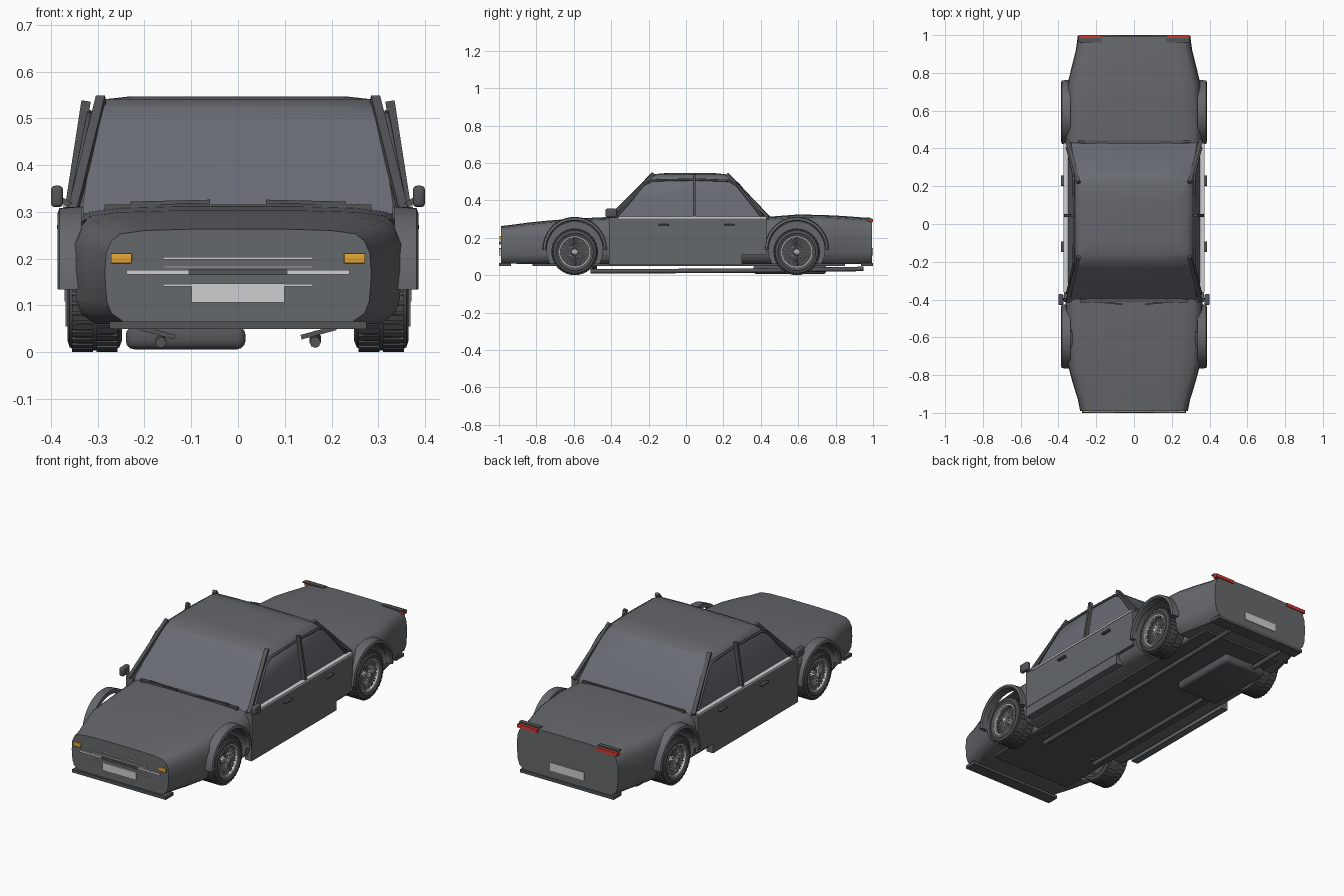
import bpy, bmesh, math
from mathutils import Vector, Matrix

if "Cube" in bpy.data.objects:
    bpy.data.objects.remove(bpy.data.objects["Cube"])


def mat(name, r, g, b):
    m = bpy.data.materials.new(name)
    m.diffuse_color = (r, g, b, 1)
    m.use_nodes = True
    m.node_tree.nodes["Principled BSDF"].inputs["Base Color"].default_value = m.diffuse_color
    return m


PAINT = mat("grey_paint", 0.13, 0.138, 0.148)
GLASS = mat("tinted_glass", 0.14, 0.15, 0.175)
TRIM = mat("dark_trim", 0.085, 0.09, 0.097)
RUBBER = mat("rubber", 0.075, 0.08, 0.085)
CHROME = mat("light_metal", 0.62, 0.61, 0.64)
AMBER = mat("amber_lamp", 0.75, 0.38, 0.04)
RED = mat("red_lamp", 0.65, 0.04, 0.03)


def finish(name, bm, *mats, smooth=None):
    bmesh.ops.recalc_face_normals(bm, faces=bm.faces[:])
    me = bpy.data.meshes.new(name)
    bm.to_mesh(me)
    bm.free()
    for m in mats:
        me.materials.append(m)
    ob = bpy.data.objects.new(name, me)
    bpy.context.collection.objects.link(ob)
    if smooth:
        shade(ob, smooth)
    return ob


def shade(ob, angle):
    bpy.ops.object.select_all(action='DESELECT')
    ob.select_set(True)
    bpy.context.view_layer.objects.active = ob
    bpy.ops.object.shade_smooth_by_angle(angle=math.radians(angle))


def add_box(bm, c, size, rot=Matrix()):
    m = Matrix.Translation(c) @ rot @ Matrix.Diagonal((*size, 1))
    bmesh.ops.create_cube(bm, size=1, matrix=m)


def add_beam(bm, p, q, w, h):
    p, q = Vector(p), Vector(q)
    rot = (q - p).to_track_quat('Y', 'Z').to_matrix().to_4x4()
    add_box(bm, (p + q) / 2, (w, (q - p).length, h), rot)


def box(name, m, lo, hi, bevel=0.0):
    bm = bmesh.new()
    lo, hi = Vector(lo), Vector(hi)
    add_box(bm, (lo + hi) / 2, [abs(v) for v in hi - lo])
    if bevel:
        bmesh.ops.bevel(bm, geom=bm.edges[:], offset=bevel, segments=3, profile=0.5, affect='EDGES')
    return finish(name, bm, m, smooth=40 if bevel else None)


def beam(name, m, p, q, w, h):
    bm = bmesh.new()
    add_beam(bm, p, q, w, h)
    return finish(name, bm, m)


def loft(rings, closed=False):
    """Skin equal-length closed rings; cap both ends unless the loop closes."""
    bm = bmesh.new()
    rows = [[bm.verts.new(p) for p in r] for r in rings]
    n = len(rows[0])
    pairs = list(zip(rows, rows[1:])) + ([(rows[-1], rows[0])] if closed else [])
    for a, b in pairs:
        for i in range(n):
            bm.faces.new((a[i], a[(i + 1) % n], b[(i + 1) % n], b[i]))
    if not closed:
        bm.faces.new(rows[0])
        bm.faces.new(rows[-1])
    return bm


def pipe(name, m, pts, r):
    cu = bpy.data.curves.new(name, 'CURVE')
    cu.dimensions = '3D'
    cu.bevel_depth, cu.bevel_resolution, cu.use_fill_caps = r, 2, True
    sp = cu.splines.new('POLY')
    sp.points.add(len(pts) - 1)
    for pt, p in zip(sp.points, pts):
        pt.co = (*p, 1)
    cu.materials.append(m)
    ob = bpy.data.objects.new(name, cu)
    bpy.context.collection.objects.link(ob)


# Lower body: rounded section lofted along y (y, half width, bottom, top)
STATIONS = [(-0.99, .285, .065, .263), (-0.93, .297, .062, .270), (-0.84, .325, .06, .282),
            (-0.74, .352, .06, .292), (-0.6, .36, .06, .303), (-0.4, .362, .06, .312),
            (0.43, .362, .06, .312), (0.6, .361, .06, .325), (0.74, .352, .06, .322),
            (0.84, .328, .06, .317), (0.92, .308, .06, .311), (0.995, .298, .065, .304)]
SECTION = [(.86, 0), (.95, .09), (.985, .22), (1, .5), (.99, .74), (.95, .87), (.88, .95), (.7, .985), (.35, 1)]
RING = SECTION + [(-x, z) for x, z in reversed(SECTION)]
body = finish("body", loft([[(x * w, y, zb + z * (zt - zb)) for x, z in RING]
                            for y, w, zb, zt in STATIONS]), PAINT)

# Wheel wells cut through the body sides
WHEELS = (-0.595, 0.592)
for wy in WHEELS:
    for s in (1, -1):
        bm = bmesh.new()
        bmesh.ops.create_cone(bm, cap_ends=True, segments=40, radius1=.15, radius2=.15, depth=.27,
                              matrix=Matrix.Translation((s * .365, wy, .135)) @ Matrix.Rotation(math.pi / 2, 4, 'Y'))
        cutter = finish("well_cutter", bm, TRIM)
        cutter.hide_render = True
        bpy.context.view_layer.objects.active = body
        mod = body.modifiers.new("well", 'BOOLEAN')
        mod.operation, mod.solver, mod.object = 'DIFFERENCE', 'EXACT', cutter
        bpy.ops.object.modifier_apply(modifier=mod.name)
        bpy.data.objects.remove(cutter)
shade(body, 35)

# Cabin: rounded plan outlines stacked upwards (z, front y, rear y, half width)
LEVELS = [(.295, -.41, .44, .352), (.40, -.315, .36, .336), (.49, -.235, .285, .318),
          (.525, -.20, .245, .303), (.541, -.165, .205, .283), (.547, -.10, .14, .23)]


def plan(z, f, b, w):
    half = [(w * .5, f), (w * .95, f + .008), (w, f + .03), (w, b - .03), (w * .95, b - .008), (w * .5, b)]
    return [(x, y, z) for x, y in half] + [(-x, y, z) for x, y in reversed(half)]


bm = loft([plan(*lv) for lv in LEVELS])
for f in bm.faces:
    f.material_index = int(f.calc_center_median().z < .51)
finish("cabin", bm, PAINT, GLASS, smooth=35)


def side_x(z):
    return .356 - (z - .31) * .19


WINDOW = [(-.37, .318), (-.29, .41), (-.225, .485), (-.18, .507), (.05, .512),
          (.23, .505), (.275, .48), (.34, .40), (.405, .318)]
for s in (1, -1):
    # Side window frame and pillars
    pipe("window_frame", TRIM, [(s * side_x(z), y, z) for y, z in WINDOW], .006)
    beam("front_pillar", TRIM, (s * .352, -.41, .305), (s * .293, -.175, .543), .02, .016)
    beam("rear_pillar", TRIM, (s * .352, .44, .31), (s * .293, .22, .54), .02, .016)
    beam("middle_pillar", TRIM, (s * .36, .045, .31), (s * .325, .045, .537), .014, .02)
    # Doors, sill, trim and handles
    box("door_panel", PAINT, (s * .33, -.412, .108), (s * .371, .43, .31))
    box("sill", PAINT, (s * .33, -.412, .055), (s * .369, .30, .108))
    box("belt_trim", CHROME, (s * .35, -.36, .304), (s * .374, .43, .314))
    for y in (-.12, .23):
        box("door_handle", TRIM, (s * .365, y - .028, .262), (s * .387, y + .028, .273), .003)
    # Door mirror
    box("mirror", TRIM, (s * .374, -.43, .31), (s * .4, -.37, .356), .009)
    beam("mirror_arm", TRIM, (s * .345, -.40, .305), (s * .385, -.40, .33), .015, .012)
    # Lamps
    box("front_lamp", AMBER, (s * .227, -.998, .19), (s * .272, -.985, .211), .002)
    box("tail_lamp", RED, (s * .175, .975, .284), (s * .293, 1.0, .302))
    box("tail_lamp_cap", TRIM, (s * .17, .962, .302), (s * .293, .985, .309))
    # Wipers
    beam("wiper", TRIM, (s * .06, -.425, .322), (s * .23, -.408, .318), .008, .008)
    # Exhaust pipes and hangers
    pipe("exhaust_pipe", TRIM, [(s * .165, -.51, .021), (s * .165, .3, .024), (s * .165, .95, .034)], .012)
    beam("exhaust_hanger", TRIM, (s * .135, -.49, .032), (s * .21, -.49, .052), .03, .01)


def lathe(name, m, profile, s, wy, segs=40):
    rings = []
    for i in range(segs):
        a = i * math.tau / segs
        rings.append([(s * x, wy + r * math.cos(a), .125 + r * math.sin(a)) for x, r in profile])
    return finish(name, loft(rings, True), m, smooth=35)


for wy in WHEELS:
    for s in (1, -1):
        # Tyre with two rows of tread blocks
        lathe("tyre", RUBBER, [(.255, .085), (.248, .10), (.254, .115), (.268, .121), (.345, .121),
                               (.36, .115), (.365, .10), (.358, .083), (.33, .08), (.28, .08)], s, wy)
        bm = bmesh.new()
        for i in range(36):
            for x, off in ((.28, 0), (.333, .5)):
                rot = Matrix.Rotation((i + off) * math.tau / 36, 4, 'X')
                add_box(bm, Vector((s * x, wy, .125)) + rot @ Vector((0, 0, .1205)), (.045, .014, .008), rot)
        finish("tread", bm, RUBBER)
        # Wheel dish, rim and crossed wire spokes
        lathe("wheel_dish", TRIM, [(.30, .002), (.30, .084), (.325, .084), (.325, .002)], s, wy)
        lathe("rim", CHROME, [(.345, .077), (.345, .083), (.36, .083), (.36, .077)], s, wy)
        lathe("hub", CHROME, [(.325, .001), (.325, .018), (.362, .012), (.365, .001)], s, wy, 16)
        bm = bmesh.new()
        for i in range(32):
            a = i * math.tau / 32
            b = a + (.22 if i % 2 else -.22)
            add_beam(bm, (s * .356, wy + .013 * math.cos(a), .125 + .013 * math.sin(a)),
                     (s * .35, wy + .08 * math.cos(b), .125 + .08 * math.sin(b)), .0032, .0032)
        finish("spokes", bm, CHROME)
        # Arch flare swept over the wheel
        rings = []
        for i in range(29):
            a = math.radians(-2 + 184 * i / 28)
            rings.append([(s * x, wy + r * math.cos(a), .14 + r * math.sin(a))
                          for x, r in ((.335, .15), (.38, .15), (.386, .156), (.382, .168), (.335, .172))])
        finish("arch_flare", loft(rings), PAINT, smooth=40)

# Front grille bars and number plates
for z, hw, h in ((.201, .16, .005), (.182, .16, .005), (.171, .238, .010), (.143, .16, .005)):
    box("grille_bar", CHROME, (-hw, -.996, z - h / 2), (hw, -.985, z + h / 2))
box("grille_centre", TRIM, (-.106, -.9985, .165), (.106, -.985, .177))
box("front_plate", CHROME, (-.099, -.9985, .106), (.099, -.985, .147))
box("rear_plate", CHROME, (-.1, .99, .105), (.1, .9985, .147))

# Bonnet cowl, boot seam, bumper lips
box("cowl", TRIM, (-.285, -.415, .30), (.285, -.398, .316))
box("boot_seam", TRIM, (-.30, .432, .30), (.30, .442, .316))
box("front_lip", TRIM, (-.275, -1.0, .049), (.275, -.935, .066))
box("rear_lip", TRIM, (-.275, .935, .049), (.275, 1.0, .066))

# Underside: floor and fuel tank
box("floor", TRIM, (-.24, -.82, .05), (.24, .85, .063))
box("fuel_tank", TRIM, (-.24, .36, .006), (.016, .75, .055), .018)
